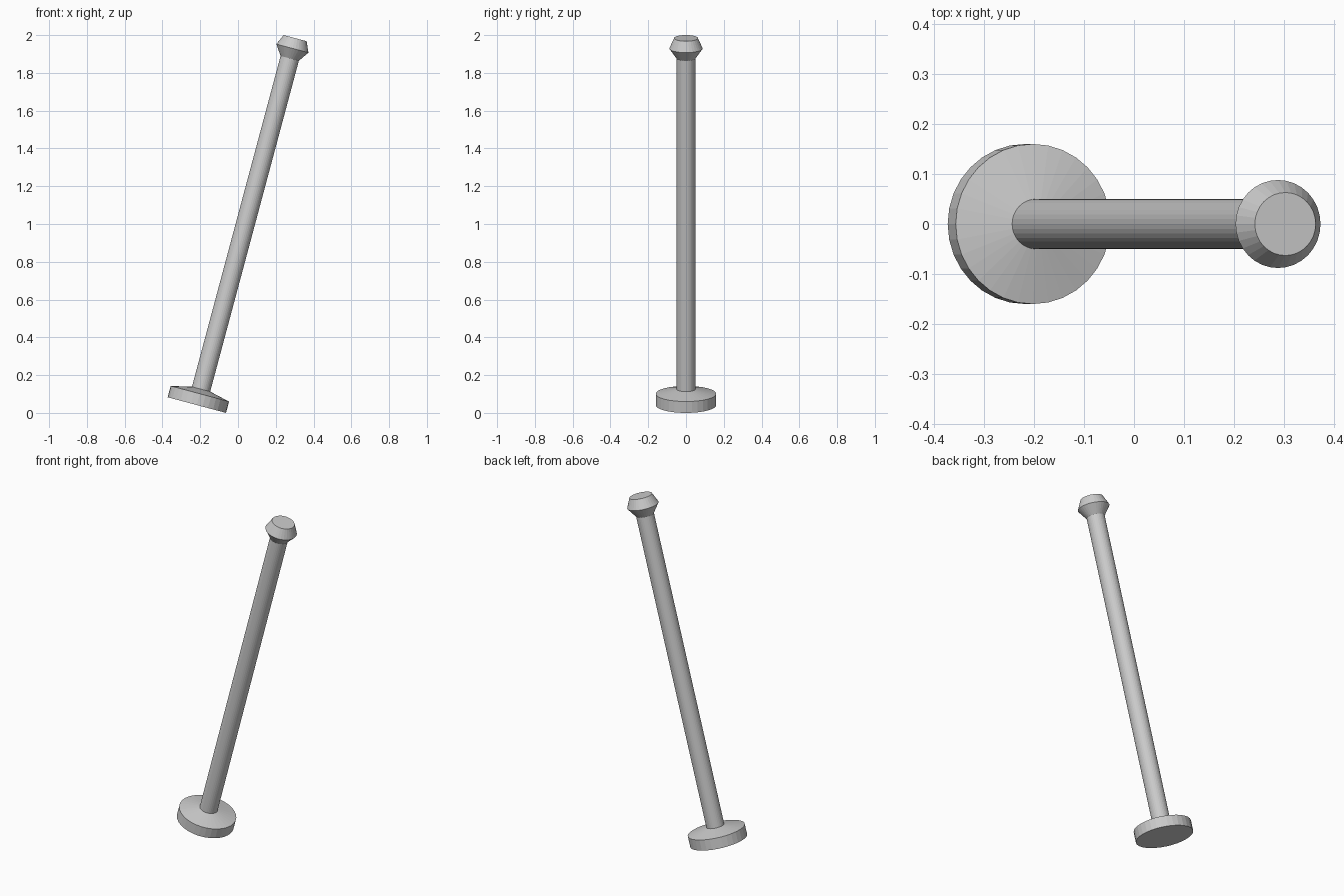
import bpy, bmesh
from math import radians, sin, cos, pi
from mathutils import Matrix

cube = bpy.data.objects.get("Cube")
if cube:
    bpy.data.objects.remove(cube, do_unlink=True)

SIDES = 32
TILT = radians(15)
FOOT_R = 0.16
# the whole rod leans towards +x, resting on the rim of its foot
PLACE = Matrix.Translation((-0.218, 0, FOOT_R * sin(TILT))) @ Matrix.Rotation(TILT, 4, "Y")

grey = bpy.data.materials.new("light_grey")
grey.use_nodes = True
colour = (0.6, 0.6, 0.6, 1)
grey.diffuse_color = colour
grey.node_tree.nodes["Principled BSDF"].inputs["Base Color"].default_value = colour


def lathe(name, profile, cap_bottom=False, cap_top=False):
    """Turn a (radius, height) profile about the rod's axis."""
    bm = bmesh.new()
    rings = [[bm.verts.new((r * cos(2 * pi * i / SIDES), r * sin(2 * pi * i / SIDES), h))
              for i in range(SIDES)] for r, h in profile]
    for low, high in zip(rings, rings[1:]):
        for i in range(SIDES):
            j = (i + 1) % SIDES
            bm.faces.new((low[i], low[j], high[j], high[i]))
    if cap_bottom:
        bm.faces.new(rings[0][::-1])
    if cap_top:
        bm.faces.new(rings[-1])
    mesh = bpy.data.meshes.new(name)
    bm.to_mesh(mesh)
    bm.free()
    mesh.materials.append(grey)
    obj = bpy.data.objects.new(name, mesh)
    obj.matrix_world = PLACE
    bpy.context.collection.objects.link(obj)
    return obj


# round foot with a shallow conical top
lathe("foot", [(FOOT_R, 0), (FOOT_R, 0.062), (0.05, 0.087)], cap_bottom=True)
# long straight shaft
lathe("shaft", [(0.05, 0.087), (0.05, 1.9)])
# flared, bevelled head
lathe("head", [(0.05, 1.9), (0.088, 1.955), (0.063, 2.011)], cap_top=True)
